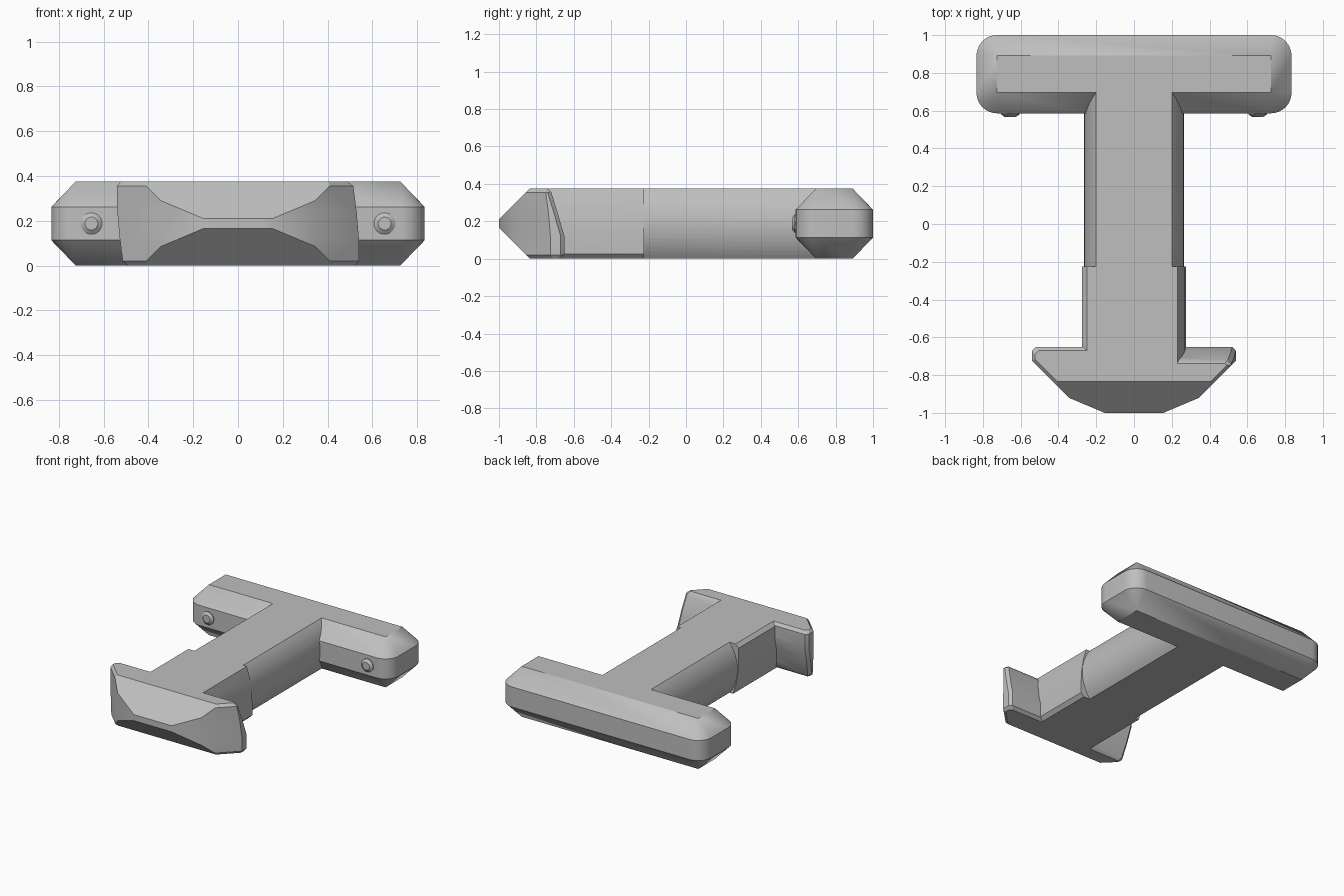
import bpy
import bmesh
import math

HEIGHT = 0.375

cube = bpy.data.objects.get("Cube")
if cube:
    bpy.data.objects.remove(cube, do_unlink=True)

# Single grey material
grey = bpy.data.materials.new("plain_grey")
grey.use_nodes = True
colour = (0.52, 0.52, 0.52, 1)
grey.diffuse_color = colour
for node in grey.node_tree.nodes:
    if node.type == "BSDF_PRINCIPLED":
        node.inputs["Base Color"].default_value = colour


def loft(rings):
    """Closed solid through matching rings of points."""
    bm = bmesh.new()
    loops = [[bm.verts.new(p) for p in ring] for ring in rings]
    n = len(loops[0])
    for a, b in zip(loops, loops[1:]):
        for i in range(n):
            j = (i + 1) % n
            bm.faces.new((a[i], a[j], b[j], b[i]))
    bm.faces.new(loops[0][::-1])
    bm.faces.new(loops[-1])
    bmesh.ops.remove_doubles(bm, verts=bm.verts, dist=1e-5)
    return bm


def finish(bm, name):
    bmesh.ops.triangulate(bm, faces=[f for f in bm.faces if len(f.verts) > 3])
    bmesh.ops.recalc_face_normals(bm, faces=bm.faces)
    mesh = bpy.data.meshes.new(name)
    bm.to_mesh(mesh)
    bm.free()
    mesh.materials.append(grey)
    obj = bpy.data.objects.new(name, mesh)
    bpy.context.collection.objects.link(obj)
    return obj


def activate(obj):
    bpy.ops.object.select_all(action="DESELECT")
    obj.select_set(True)
    bpy.context.view_layer.objects.active = obj


def turned(points):
    """Half turn of a profile about the long axis."""
    return [(-x, HEIGHT - z) for x, z in points]


def extrude_profile(half, y0, y1, name):
    profile = half + turned(half)
    return finish(loft([[(x, y, z) for x, z in profile] for y in (y0, y1)]), name)


# Crossbar: rounded plan, chamfered to a sharp rectangle above and below
def crossbar_ring(radius, z, steps=8):
    ring = []
    for k, (sx, sy) in enumerate([(1, 1), (-1, 1), (-1, -1), (1, -1)]):
        for i in range(steps + 1):
            a = (k + i / steps) * math.pi / 2
            ring.append((sx * 0.725 + radius * math.cos(a),
                         0.793 + sy * 0.098 + radius * math.sin(a), z))
    return ring


bulge = 0.109
crossbar = finish(loft([crossbar_ring(0, 0), crossbar_ring(bulge, 0.113),
                        crossbar_ring(bulge, 0.262), crossbar_ring(0, HEIGHT)]), "crossbar")

# Shaft: flat top and bottom, bowed sides
bow_radius = 0.303
bow = math.asin(HEIGHT / 2 / bow_radius)
side = []
for i in range(17):
    a = bow * (i / 8 - 1)
    z = 0 if i == 0 else HEIGHT if i == 16 else HEIGHT / 2 + bow_radius * math.sin(a)
    side.append((0.265 - bow_radius * (1 - math.cos(a)), z))
shaft = extrude_profile(side, -0.3, 0.8, "shaft")

# Neck: wider, leaning section behind the head
neck_side = [(0.25, 0), (0.275, 0.025), (0.275, 0.12), (0.27, 0.2),
             (0.255, 0.29), (0.23, HEIGHT)]
neck = extrude_profile(neck_side, -0.8, -0.225, "neck")


# Head: two flukes related by a half turn about the long axis
def fluke(name, flip):
    rings = []
    for z, reach, tip, back, cut in [(0, 1.24, 0.525, -0.67, 0.02),
                                     (0.02, 1.265, 0.54, -0.65, 0.02),
                                     (0.12, 1.265, 0.54, -0.65, 0.02),
                                     (0.24, 1.265, 0.53, -0.685, 0.02),
                                     (0.355, 1.265, 0.515, -0.72, 0.02),
                                     (HEIGHT, 1.24, 0.49, -0.738, 0.01)]:
        plan = [(-0.1, -1), (0.155, -1), (0.345, 0.345 - reach), (tip, tip - reach),
                (tip, back - cut), (tip - cut, back), (-0.1, back)]
        rings.append([(x, y, z) for x, y in plan])
    bm = loft(rings)
    # Slanted front chamfers
    for z, up in ((HEIGHT, 1), (0, -1)):
        result = bmesh.ops.bisect_plane(
            bm, geom=bm.verts[:] + bm.edges[:] + bm.faces[:], dist=1e-5,
            plane_co=(0, -0.835, z), plane_no=(0, -1, up), clear_outer=True)
        rim = [e for e in result["geom_cut"]
               if isinstance(e, bmesh.types.BMEdge) and e.is_boundary]
        bmesh.ops.edgeloop_fill(bm, edges=rim)
    if flip:
        for v in bm.verts:
            v.co.x, v.co.z = -v.co.x, HEIGHT - v.co.z
    return finish(bm, name)


left_fluke = fluke("left_fluke", False)
right_fluke = fluke("right_fluke", True)

# Merge the parts into one clean body
body = shaft
body.name = "body"
for part in (crossbar, neck, left_fluke, right_fluke):
    activate(body)
    mod = body.modifiers.new("union", "BOOLEAN")
    mod.operation = "UNION"
    mod.solver = "EXACT"
    mod.object = part
    bpy.ops.object.modifier_apply(modifier=mod.name)
    bpy.data.objects.remove(part, do_unlink=True)
objects = [body]

# Small bevelled buttons on the front of the crossbar
for name, x in (("left_button", 0.655), ("right_button", -0.655)):
    rings = []
    for y, r in ((0.6, 0.048), (0.58, 0.048), (0.566, 0.029)):
        rings.append([(x + r * math.cos(t * math.pi / 12), y,
                       HEIGHT / 2 + r * math.sin(t * math.pi / 12)) for t in range(24)])
    objects.append(finish(loft(rings), name))

for obj in objects:
    activate(obj)
    bpy.ops.object.shade_smooth_by_angle(angle=math.radians(30))
